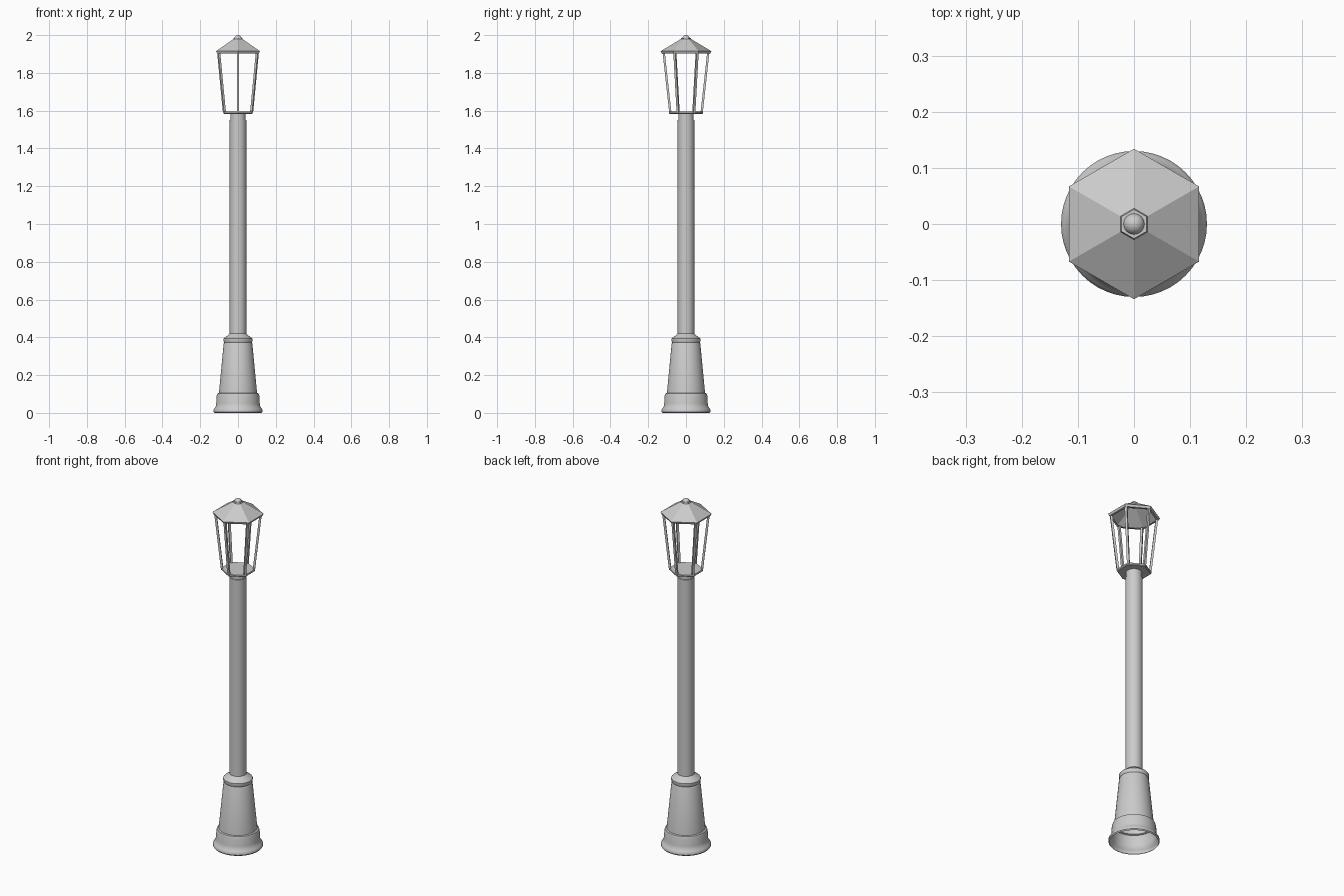
import bpy, bmesh, math
from mathutils import Vector

if "Cube" in bpy.data.objects:
    bpy.data.objects.remove(bpy.data.objects["Cube"])


def finish(name, bm, smooth=False):
    bmesh.ops.recalc_face_normals(bm, faces=bm.faces[:])
    mesh = bpy.data.meshes.new(name)
    bm.to_mesh(mesh)
    bm.free()
    ob = bpy.data.objects.new(name, mesh)
    bpy.context.collection.objects.link(ob)
    if smooth:
        bpy.ops.object.select_all(action='DESELECT')
        ob.select_set(True)
        bpy.context.view_layer.objects.active = ob
        bpy.ops.object.shade_smooth_by_angle(angle=math.radians(35))
    return ob


def lathe(name, profile, sides, smooth=True, cap_bottom=False, cap_top=False):
    # Revolve (radius, height) points; first corner points along +y
    bm = bmesh.new()
    rings = []
    for r, z in profile:
        rings.append([bm.verts.new((r * math.sin(2 * math.pi * i / sides),
                                    r * math.cos(2 * math.pi * i / sides), z))
                      for i in range(sides)])
    for a, b in zip(rings, rings[1:]):
        for i in range(sides):
            j = (i + 1) % sides
            bm.faces.new((a[i], a[j], b[j], b[i]))
    if cap_bottom:
        bm.faces.new(rings[0])
    if cap_top:
        bm.faces.new(rings[-1])
    return finish(name, bm, smooth)


# Hollow moulded base, open underneath
lathe("base", [(0.125, 0), (0.13, 0.006), (0.13, 0.016), (0.125, 0.024),
               (0.118, 0.034), (0.115, 0.05), (0.113, 0.09), (0.109, 0.103),
               (0.101, 0.106), (0.076, 0.365), (0.073, 0.372), (0.077, 0.382),
               (0.077, 0.393), (0.07, 0.4), (0.056, 0.408), (0.043, 0.42)], 48)

# Post and the narrower neck above it
lathe("pole", [(0.044, 0.40), (0.044, 1.55)], 32, cap_top=True)
lathe("neck", [(0.041, 1.55), (0.041, 1.588)], 32)

# Lantern floor
lathe("lantern_floor", [(0.086, 1.583), (0.09, 1.587), (0.09, 1.595)], 6, False, True, True)

# Six slanted lantern bars
for k in range(6):
    bm = bmesh.new()
    a = k * math.pi / 3
    out = Vector((math.sin(a), math.cos(a), 0))
    side = Vector((math.cos(a), -math.sin(a), 0))
    h = 0.006
    ends = []
    for r, z in ((0.083, 1.59), (0.118, 1.908)):
        ends.append([bm.verts.new(out * (r + u * h) + side * (v * h) + Vector((0, 0, z)))
                     for u, v in ((-1, -1), (1, -1), (1, 1), (-1, 1))])
    for i in range(4):
        j = (i + 1) % 4
        bm.faces.new((ends[0][i], ends[0][j], ends[1][j], ends[1][i]))
    bm.faces.new(ends[0])
    bm.faces.new(ends[1])
    finish("lantern_bar_%d" % (k + 1), bm)

# Hollow six-sided roof with eave lip and a small flat cap
lathe("roof", [(0.115, 1.903), (0.128, 1.903), (0.134, 1.915), (0.028, 1.979),
               (0.026, 1.985)], 6, False, cap_top=True)

# Ball finial
bm = bmesh.new()
bmesh.ops.create_uvsphere(bm, u_segments=24, v_segments=12, radius=0.019)
bmesh.ops.translate(bm, verts=bm.verts[:], vec=(0, 0, 1.981))
finish("finial", bm, True)
